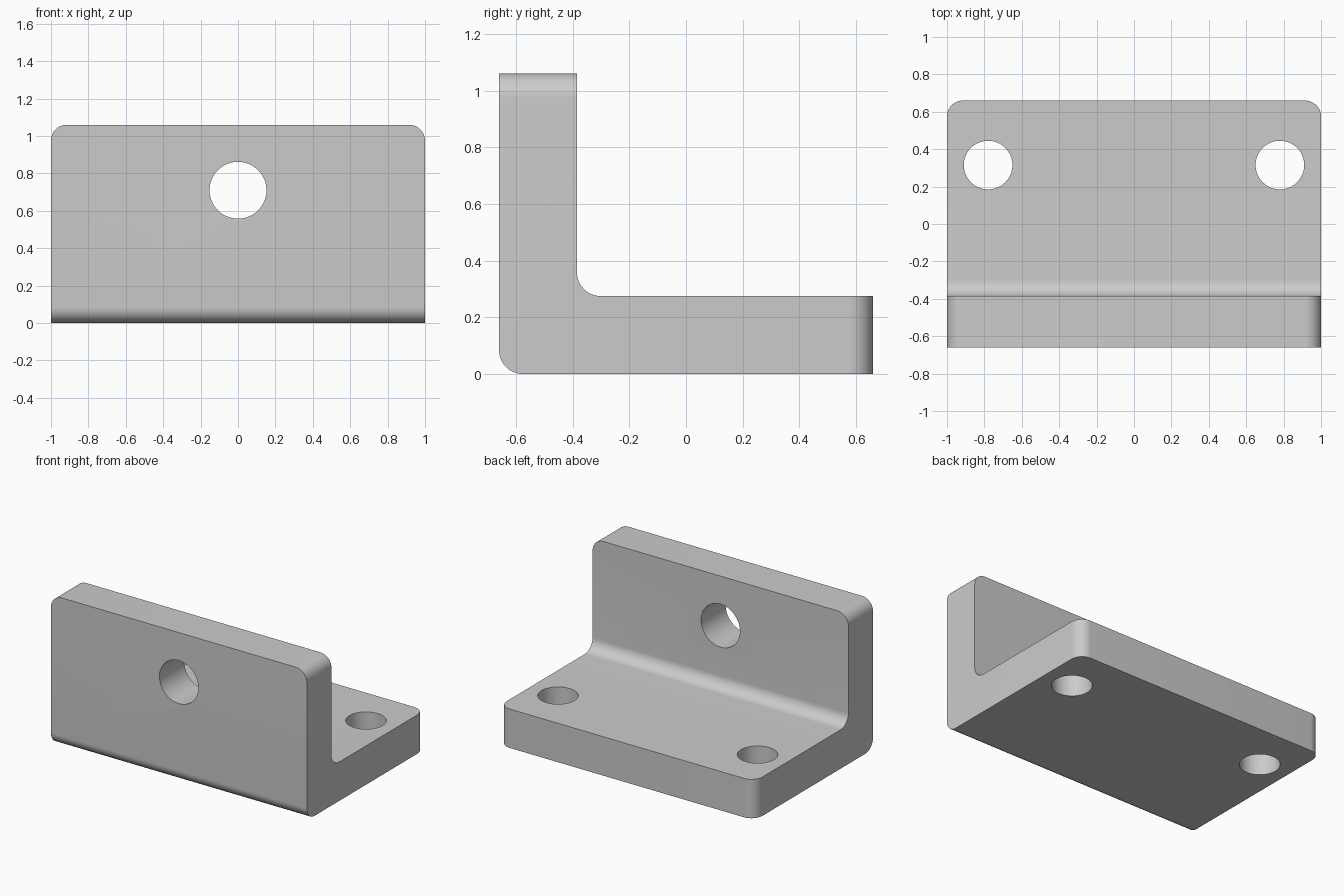
import bpy, bmesh, math
from mathutils import Matrix

cube = bpy.data.objects.get("Cube")
if cube:
    bpy.data.objects.remove(cube, do_unlink=True)

HALF_X, HALF_Y, HEIGHT = 1.0, 0.66, 1.06
THICK, FILLET = 0.275, 0.085

grey = bpy.data.materials.new("plain grey")
grey.use_nodes = True
colour = (0.6, 0.6, 0.6, 1)
grey.diffuse_color = colour
grey.node_tree.nodes["Principled BSDF"].inputs["Base Color"].default_value = colour


def finish(bm, name):
    bmesh.ops.recalc_face_normals(bm, faces=bm.faces[:])
    mesh = bpy.data.meshes.new(name)
    bm.to_mesh(mesh)
    bm.free()
    obj = bpy.data.objects.new(name, mesh)
    bpy.context.collection.objects.link(obj)
    mesh.materials.append(grey)
    return obj


# L-shaped side profile, extruded across the width
inner_y = THICK - HALF_Y
profile = [(-HALF_Y, 0), (HALF_Y, 0), (HALF_Y, THICK),
           (inner_y, THICK), (inner_y, HEIGHT), (-HALF_Y, HEIGHT)]
bm = bmesh.new()
side = bm.faces.new([bm.verts.new((-HALF_X, y, z)) for y, z in profile])
swept = bmesh.ops.extrude_face_region(bm, geom=[side])["geom"]
bmesh.ops.translate(bm, vec=(2 * HALF_X, 0, 0),
                    verts=[v for v in swept if isinstance(v, bmesh.types.BMVert)])
bmesh.ops.recalc_face_normals(bm, faces=bm.faces[:])


# Round the bend inside and out, and the four free corners of the plates
def is_rounded(edge):
    a, b = (v.co for v in edge.verts)
    mid, run = (a + b) / 2, b - a
    if abs(run.x) > 0.1:
        outer = mid.y < 0.01 - HALF_Y and mid.z < 0.01
        inner = abs(mid.y - inner_y) < 0.01 and abs(mid.z - THICK) < 0.01
        return outer or inner
    if abs(run.y) > 0.1:
        return mid.z > HEIGHT - 0.01
    return mid.y > HALF_Y - 0.01


bmesh.ops.bevel(bm, geom=[e for e in bm.edges if is_rounded(e)], offset=FILLET,
                offset_type='OFFSET', segments=12, profile=0.5, affect='EDGES')
bracket = finish(bm, "angle_bracket")


# Bolt holes: one through the upright, two through the base
def drill(name, radius, location, tilt):
    bm = bmesh.new()
    bmesh.ops.create_cone(bm, cap_ends=True, segments=64, radius1=radius,
                          radius2=radius, depth=0.6,
                          matrix=Matrix.Translation(location) @ Matrix.Rotation(tilt, 4, 'X'))
    cutter = finish(bm, name)
    cutter.hide_render = True
    cutter.hide_set(True)
    cut = bracket.modifiers.new(name, 'BOOLEAN')
    cut.operation = 'DIFFERENCE'
    cut.solver = 'EXACT'
    cut.object = cutter
    return cutter


cutters = [drill("upright_hole_cutter", 0.152, (0, THICK / 2 - HALF_Y, 0.71), math.pi / 2)]
for label, sign in (("left", 1), ("right", -1)):
    cutters.append(drill(label + "_base_hole_cutter", 0.13, (sign * 0.78, 0.315, THICK / 2), 0))

# Apply the cuts, then shade smooth while keeping the hard edges
bpy.ops.object.select_all(action='DESELECT')
bracket.select_set(True)
bpy.context.view_layer.objects.active = bracket
for modifier in list(bracket.modifiers):
    bpy.ops.object.modifier_apply(modifier=modifier.name)
for cutter in cutters:
    bpy.data.objects.remove(cutter, do_unlink=True)
bpy.ops.object.shade_smooth_by_angle(angle=math.radians(30))
